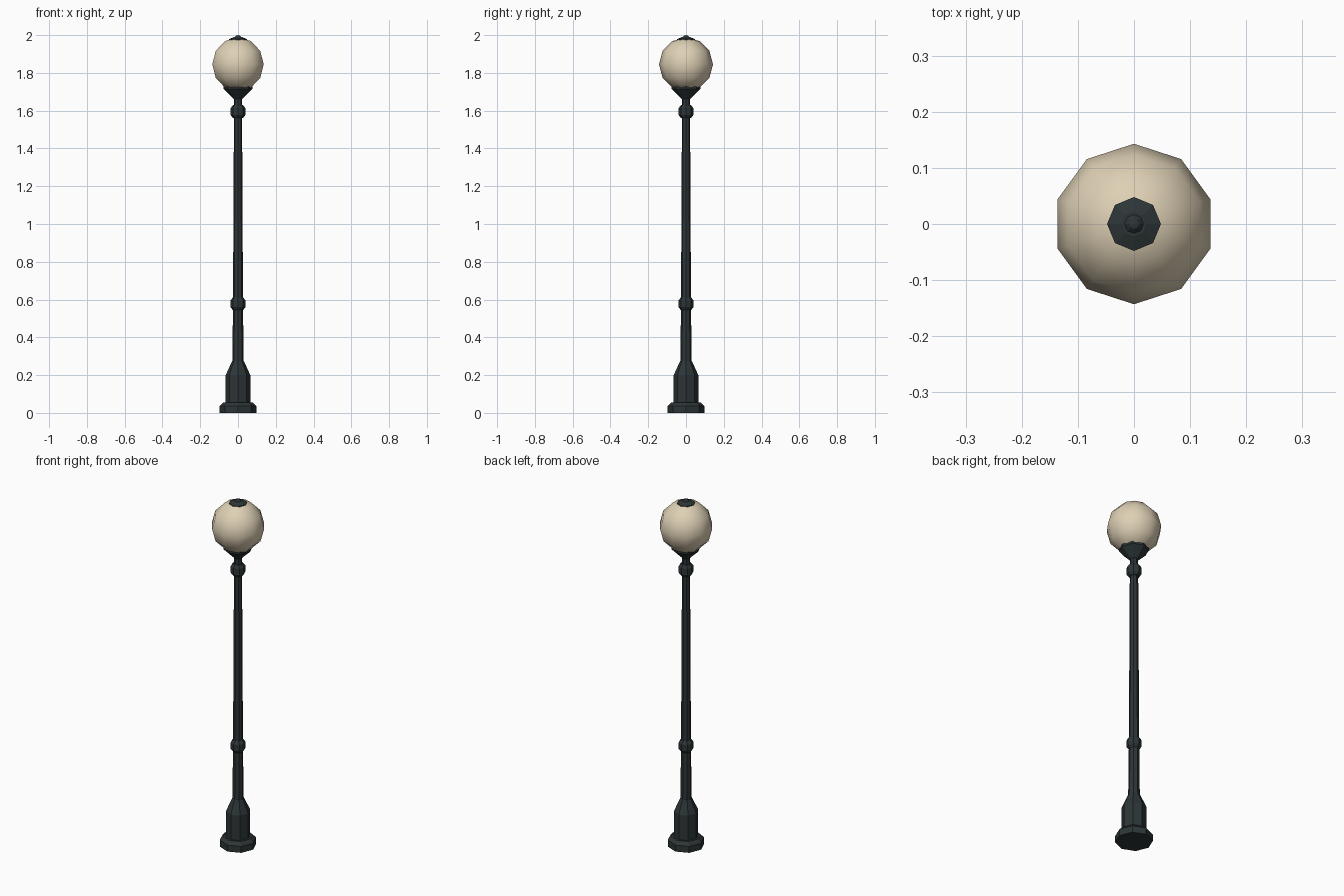
import bpy, bmesh, math

if "Cube" in bpy.data.objects:
    bpy.data.objects.remove(bpy.data.objects["Cube"])


def material(name, rgb):
    m = bpy.data.materials.new(name)
    m.diffuse_color = (*rgb, 1.0)
    m.use_nodes = True
    m.node_tree.nodes["Principled BSDF"].inputs["Base Color"].default_value = m.diffuse_color
    return m


iron = material("dark iron", (0.026, 0.036, 0.038))
glass = material("warm glass", (0.73, 0.63, 0.46))


def lathe(name, profile, sides, mat, smooth=False):
    """Revolve (radius, z) points around z, with a corner on the +y axis."""
    bm = bmesh.new()
    rings = []
    for r, z in profile:
        if r == 0:
            rings.append([bm.verts.new((0, 0, z))] * sides)
        else:
            angles = [math.pi / 2 + 2 * math.pi * i / sides for i in range(sides)]
            rings.append([bm.verts.new((r * math.cos(a), r * math.sin(a), z)) for a in angles])
    for low, high in zip(rings, rings[1:]):
        for i in range(sides):
            j = (i + 1) % sides
            quad = list(dict.fromkeys((low[i], low[j], high[j], high[i])))
            bm.faces.new(quad)
    if profile[0][0] > 0:
        bm.faces.new(rings[0][::-1])
    if profile[-1][0] > 0:
        bm.faces.new(rings[-1])
    for f in bm.faces:
        f.smooth = smooth
    mesh = bpy.data.meshes.new(name)
    bm.to_mesh(mesh)
    bm.free()
    mesh.materials.append(mat)
    ob = bpy.data.objects.new(name, mesh)
    bpy.context.collection.objects.link(ob)
    return ob


# Foot and pedestal
lathe("base_plate", [(0.097, 0), (0.097, 0.037), (0.078, 0.056)], 8, iron)
lathe("pedestal", [(0.065, 0.05), (0.065, 0.2), (0.031, 0.275)], 8, iron)

# Tapered pole
lathe("pole", [(0.030, 0.26), (0.0265, 0.58), (0.021, 1.68)], 8, iron)

# Two collars
for name, z in (("lower_collar", 0.578), ("upper_collar", 1.595)):
    lathe(name, [(0.027, z - 0.034), (0.039, z - 0.018),
                 (0.039, z + 0.018), (0.027, z + 0.034)], 8, iron)

# Cup holding the globe
lathe("globe_cup", [(0.022, 1.662), (0.077, 1.715), (0.077, 1.727)], 8, iron)

# Globe
R, ZC, RINGS = 0.143, 1.845, 6
globe = [(0, ZC - R)]
for k in range(1, RINGS):
    t = math.pi * k / RINGS
    globe.append((R * math.sin(t), ZC - R * math.cos(t)))
globe.append((0, ZC + R))
lathe("globe", globe, 10, glass, smooth=True)

# Cap and finial
lathe("globe_cap", [(0.048, 1.968), (0.048, 1.979), (0.022, 1.989)], 8, iron)
lathe("finial", [(0.009, 1.975), (0.017, 1.982), (0.017, 1.99), (0.009, 1.998), (0, 2.0)], 8, iron)
